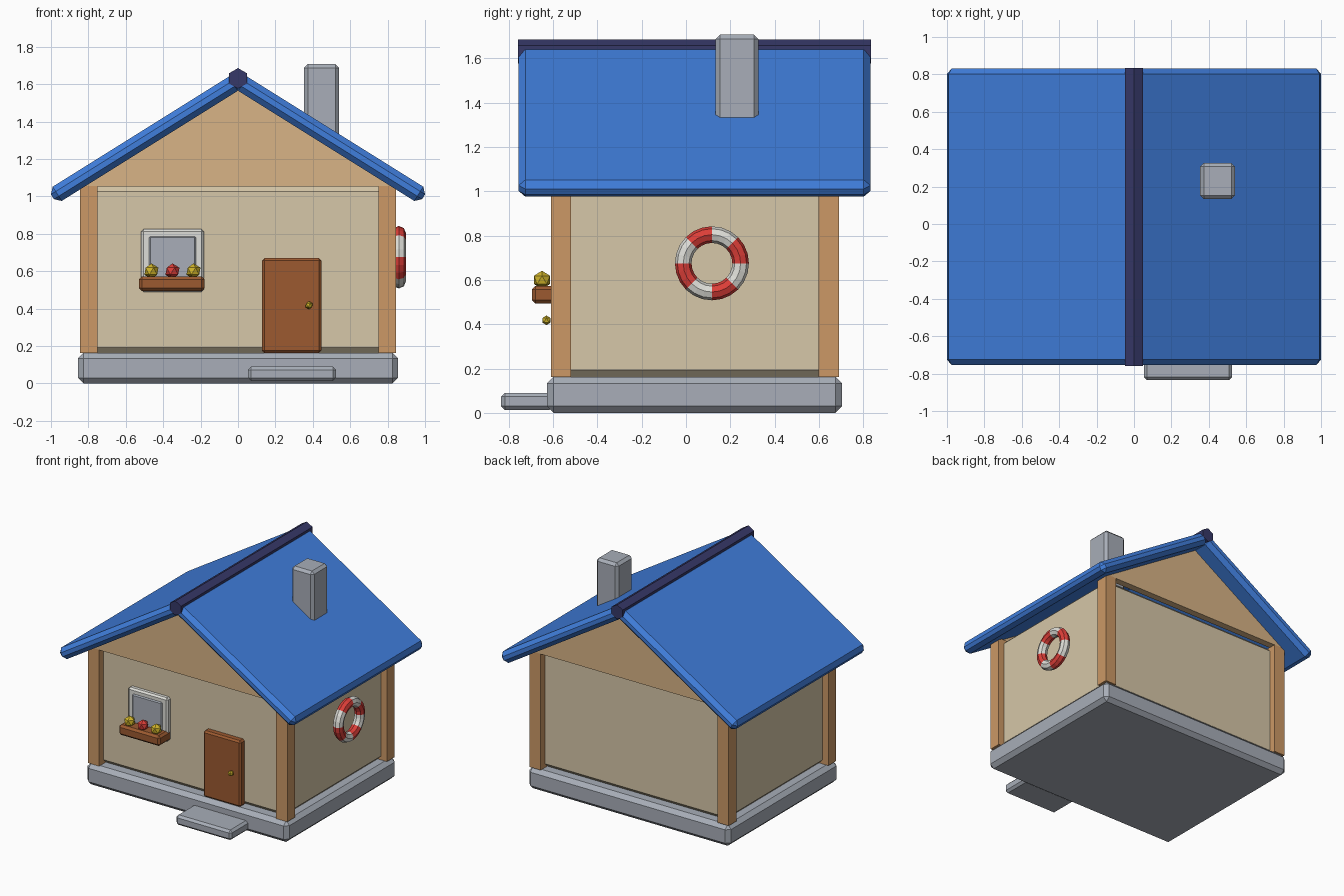
import bpy, bmesh, math
from mathutils import Matrix, Vector

if "Cube" in bpy.data.objects:
    bpy.data.objects.remove(bpy.data.objects["Cube"])


def mat(name, r, g, b):
    m = bpy.data.materials.new(name)
    lin = [((c / 255 + 0.055) / 1.055) ** 2.4 for c in (r, g, b)]
    m.diffuse_color = (*lin, 1)
    m.use_nodes = True
    m.node_tree.nodes["Principled BSDF"].inputs["Base Color"].default_value = m.diffuse_color
    return m


CREAM = mat("cream wall", 214, 199, 168)
TIMBER = mat("timber", 204, 153, 102)
TAN = mat("gable tan", 216, 180, 134)
BLUE = mat("roof blue", 64, 126, 220)
NAVY = mat("ridge navy", 54, 56, 104)
GREY = mat("stone grey", 168, 174, 184)
BROWN = mat("door brown", 156, 90, 48)
RED = mat("red", 220, 62, 56)
YELLOW = mat("yellow", 208, 180, 42)
WHITE = mat("white", 222, 222, 216)


def finish(name, bm, *mats):
    bmesh.ops.recalc_face_normals(bm, faces=bm.faces)
    me = bpy.data.meshes.new(name)
    bm.to_mesh(me)
    bm.free()
    for m in mats:
        me.materials.append(m)
    ob = bpy.data.objects.new(name, me)
    bpy.context.collection.objects.link(ob)
    return ob


def box(name, x, y, z, m, bevel=0.0, matrix=None):
    """Box from (min, max) ranges, with chamfered edges."""
    bm = bmesh.new()
    bmesh.ops.create_cube(bm, size=1)
    for v in bm.verts:
        v.co = Vector([(r[0] + r[1]) / 2 + c * (r[1] - r[0])
                       for r, c in zip((x, y, z), v.co)])
    if bevel:
        bmesh.ops.bevel(bm, geom=bm.edges[:], offset=bevel, segments=1,
                        affect='EDGES')
    if matrix:
        bm.transform(matrix)
    return finish(name, bm, m)


def ball(name, loc, r, m):
    bm = bmesh.new()
    bmesh.ops.create_icosphere(bm, subdivisions=1, radius=r,
                               matrix=Matrix.Translation(loc))
    return finish(name, bm, m)


# Foundation, step and walls
box("foundation", (-.856, .856), (-.628, .705), (0, .163), GREY, .03)
box("door_step", (.053, .524), (-.835, -.6), (.013, .09), GREY, .017)
box("walls", (-.795, .795), (-.558, .638), (.163, 1.055), CREAM, .03)

# Corner posts
for sx, side in ((-1, "left"), (1, "right")):
    for y, end in (((-.61, -.518), "front"), ((.598, .69), "back")):
        x = sorted((sx * .75, sx * .845))
        box(f"{end}_{side}_post", x, y, (.163, 1.055), TIMBER)

# Gable plates
for name, y0, y1 in (("front_gable", -.61, -.555), ("back_gable", .635, .69)):
    bm = bmesh.new()
    tri = [bm.verts.new((x, y0, z))
           for x, z in ((-.845, 1.053), (.845, 1.053), (0, 1.578))]
    ext = bmesh.ops.extrude_face_region(bm, geom=[bm.faces.new(tri)])
    bmesh.ops.translate(bm, vec=(0, y1 - y0, 0),
                        verts=[g for g in ext["geom"]
                               if isinstance(g, bmesh.types.BMVert)])
    bm.faces.new(tri) if not bm.faces.get(tri) else None
    finish(name, bm, TAN)

# Roof slabs sloping down from the ridge
PITCH = math.radians(32)
for sx, side in ((-1, "left"), (1, "right")):
    m = Matrix.Translation((0, 0, 1.618)) @ Matrix.Rotation(sx * PITCH, 4, 'Y')
    box(f"{side}_roof", sorted((0, sx * 1.17)), (-.755, .832),
        (-.045, .045), BLUE, .03, m)

# Six-sided ridge bar
bm = bmesh.new()
bmesh.ops.create_cone(bm, cap_ends=True, segments=6, radius1=.055,
                      radius2=.055, depth=1.592,
                      matrix=Matrix.Translation((0, .038, 1.631))
                      @ Matrix.Rotation(math.pi / 2, 4, 'X'))
finish("ridge_bar", bm, NAVY)

# Chimney
box("chimney", (.353, .54), (.133, .327), (1.25, 1.707), GREY, .02)

# Door and knob
box("door", (.128, .446), (-.608, -.54), (.163, .67), BROWN, .013)
ball("door_knob", (.38, -.63, .418), .022, YELLOW)

# Window with flower box
box("window_frame", (-.519, -.182), (-.595, -.54), (.49, .825), WHITE, .013)
box("window_pane", (-.477, -.224), (-.604, -.57), (.53, .787), GREY, .008)
box("flower_box", (-.53, -.18), (-.695, -.55), (.493, .573), BROWN, .016)
for i, m in enumerate((YELLOW, RED, YELLOW)):
    ball(f"flower_{i + 1}", (-.463 + i * .1125, -.65, .6), .042, m)

# Life ring on the right wall: eight alternating coloured arcs
bm = bmesh.new()
N, K, R, r = 24, 8, .1295, .0375
rings = []
for i in range(N):
    a = 2 * math.pi * i / N
    ring = []
    for k in range(K):
        t = 2 * math.pi * k / K
        d = R + r * math.cos(t)
        ring.append(bm.verts.new((.86 + r * math.sin(t),
                                  .117 + d * math.cos(a),
                                  .675 + d * math.sin(a))))
    rings.append(ring)
for i in range(N):
    p, q = rings[i], rings[(i + 1) % N]
    for k in range(K):
        f = bm.faces.new((p[k], p[(k + 1) % K], q[(k + 1) % K], q[k]))
        f.material_index = (i * 8 // N) % 2
finish("life_ring", bm, RED, WHITE)
